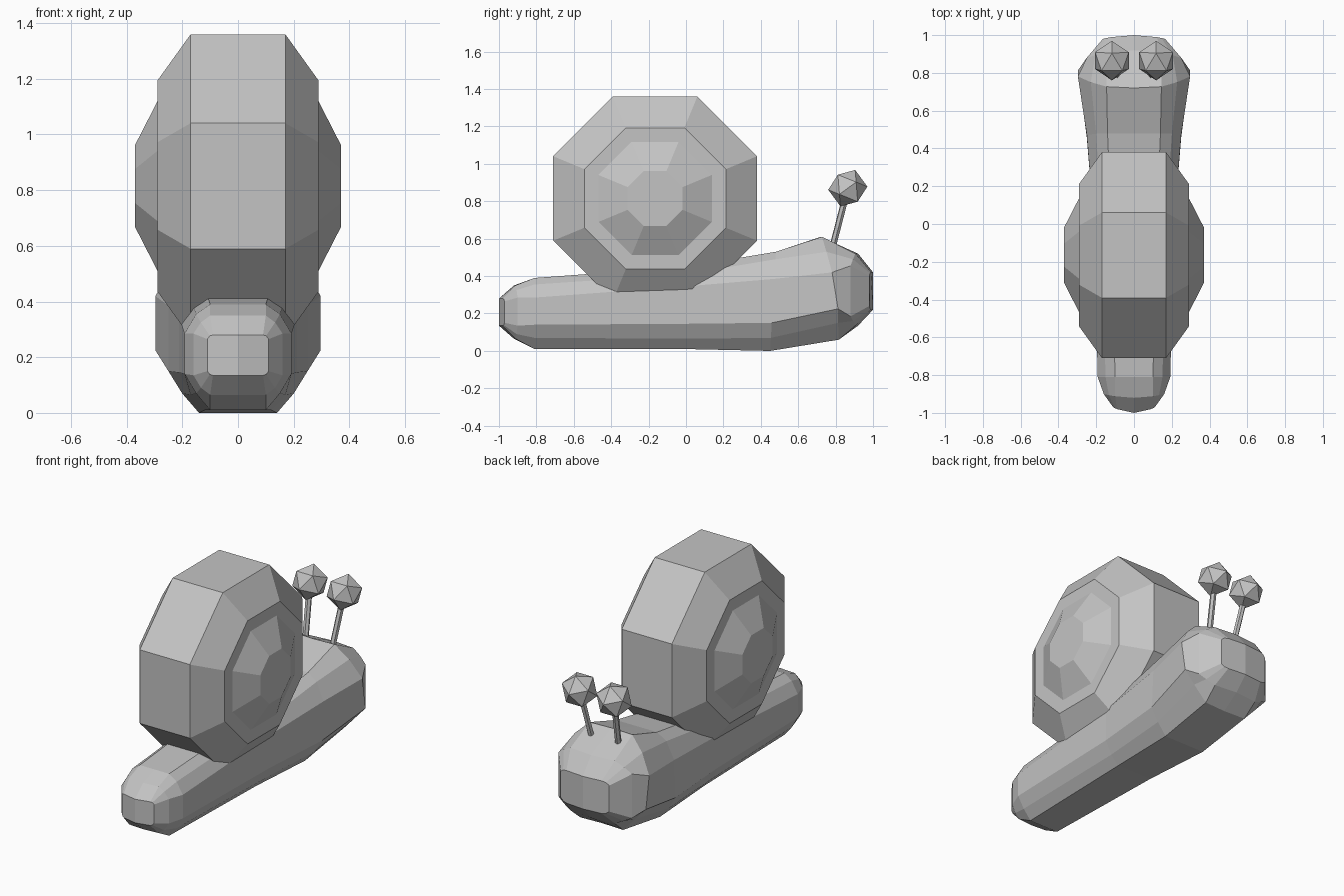
import bpy
import bmesh
import math
from mathutils import Vector, Matrix

default_cube = bpy.data.objects.get("Cube")
if default_cube:
    bpy.data.objects.remove(default_cube, do_unlink=True)

# One plain grey for the whole snail
GREY = (0.55, 0.55, 0.55, 1.0)
grey = bpy.data.materials.new("plain_grey")
grey.use_nodes = True
grey.diffuse_color = GREY
grey.node_tree.nodes["Principled BSDF"].inputs["Base Color"].default_value = GREY


def finish(name, bm):
    """Turn a bmesh into a flat-shaded object with the grey material."""
    mesh = bpy.data.meshes.new(name)
    bm.to_mesh(mesh)
    bm.free()
    mesh.materials.append(grey)
    obj = bpy.data.objects.new(name, mesh)
    bpy.context.collection.objects.link(obj)
    return obj


def loft(name, rings, closed):
    """Skin a row of matching rings and cap both ends."""
    bm = bmesh.new()
    loops = [[bm.verts.new(point) for point in ring] for ring in rings]
    count = len(loops[0])
    for near, far in zip(loops, loops[1:]):
        for j in range(count if closed else count - 1):
            k = (j + 1) % count
            bm.faces.new((near[j], near[k], far[k], far[j]))
    bm.faces.new(loops[0][::-1])
    bm.faces.new(loops[-1])
    return finish(name, bm)


# Body: half sections from tail to head, mirrored across the middle
def half_section(y_top, y_bottom, bow, side, flat, heights):
    shoulder = flat + (side - flat) * 0.55
    widths = (0, flat, shoulder, side, side, shoulder, flat, 0)
    levels = (heights[0], *heights, heights[-1])
    span = heights[0] - heights[-1]
    ring = []
    for x, z in zip(widths, levels):
        drop = (heights[0] - z) / span
        y = y_top + (y_bottom - y_top) * drop + bow * (x / side) ** 2
        ring.append(Vector((x, y, z)))
    return ring


# top y, bottom y, side shift, half width, flat half width, heights downward
sections = [
    (-1, -1, .03, .11, .09, (.28, .277, .265, .15, .138, .135)),
    (-.92, -.92, .02, .16, .1, (.35, .325, .285, .135, .09, .065)),
    (-.81, -.81, 0, .192, .1, (.39, .355, .285, .14, .07, .01)),
    (0, 0, 0, .212, .12, (.45, .41, .345, .145, .065, .01)),
    (.48, .45, 0, .25, .14, (.53, .49, .385, .15, .07, 0)),
    (.72, .81, .03, .297, .145, (.61, .53, .42, .225, .15, .06)),
    (.92, .92, -.04, .25, .15, (.52, .49, .455, .185, .16, .135)),
    (1, 1, -.02, .165, .12, (.42, .415, .4, .24, .225, .22)),
]
body = loft("body", [half_section(*s) for s in sections], closed=False)
mirror = body.modifiers.new("Mirror", "MIRROR")
mirror.use_axis = (True, False, False)
mirror.use_clip = True

# Shell: octagonal drum with chamfered rims and a raised boss on each side
SIDES = 8
SHELL_CENTRE = Vector((0, -.165, .815))


def octagon(x, apothem):
    radius = apothem / math.cos(math.pi / SIDES)
    angles = [(i + 0.5) * math.tau / SIDES for i in range(SIDES)]
    return [SHELL_CENTRE + Vector((x, radius * math.cos(a), radius * math.sin(a)))
            for a in angles]


half_profile = [(.17, .545), (.29, .378), (.29, .303), (.37, .147)]
profile = [(-x, r) for x, r in reversed(half_profile)] + half_profile
loft("shell", [octagon(x, r) for x, r in profile], closed=True)

# Eyes on slim stalks that lean forward and slightly apart
for side_name, sign in (("left", 1), ("right", -1)):
    foot = Vector((sign * .09, .78, .54))
    eye_centre = Vector((sign * .117, .865, .87))
    axis = eye_centre - foot

    bm = bmesh.new()
    place = (Matrix.Translation((foot + eye_centre) / 2)
             @ axis.to_track_quat("Z", "Y").to_matrix().to_4x4())
    bmesh.ops.create_cone(bm, cap_ends=True, segments=6, radius1=.018,
                          radius2=.018, depth=axis.length, matrix=place)
    finish(side_name + "_eye_stalk", bm)

    bm = bmesh.new()
    turn = (Matrix.Rotation(math.radians(-22), 4, "X")
            @ Matrix.Rotation(math.radians(90), 4, "Z"))
    bmesh.ops.create_icosphere(bm, subdivisions=1, radius=.105,
                               matrix=Matrix.Translation(eye_centre) @ turn)
    finish(side_name + "_eye", bm)
